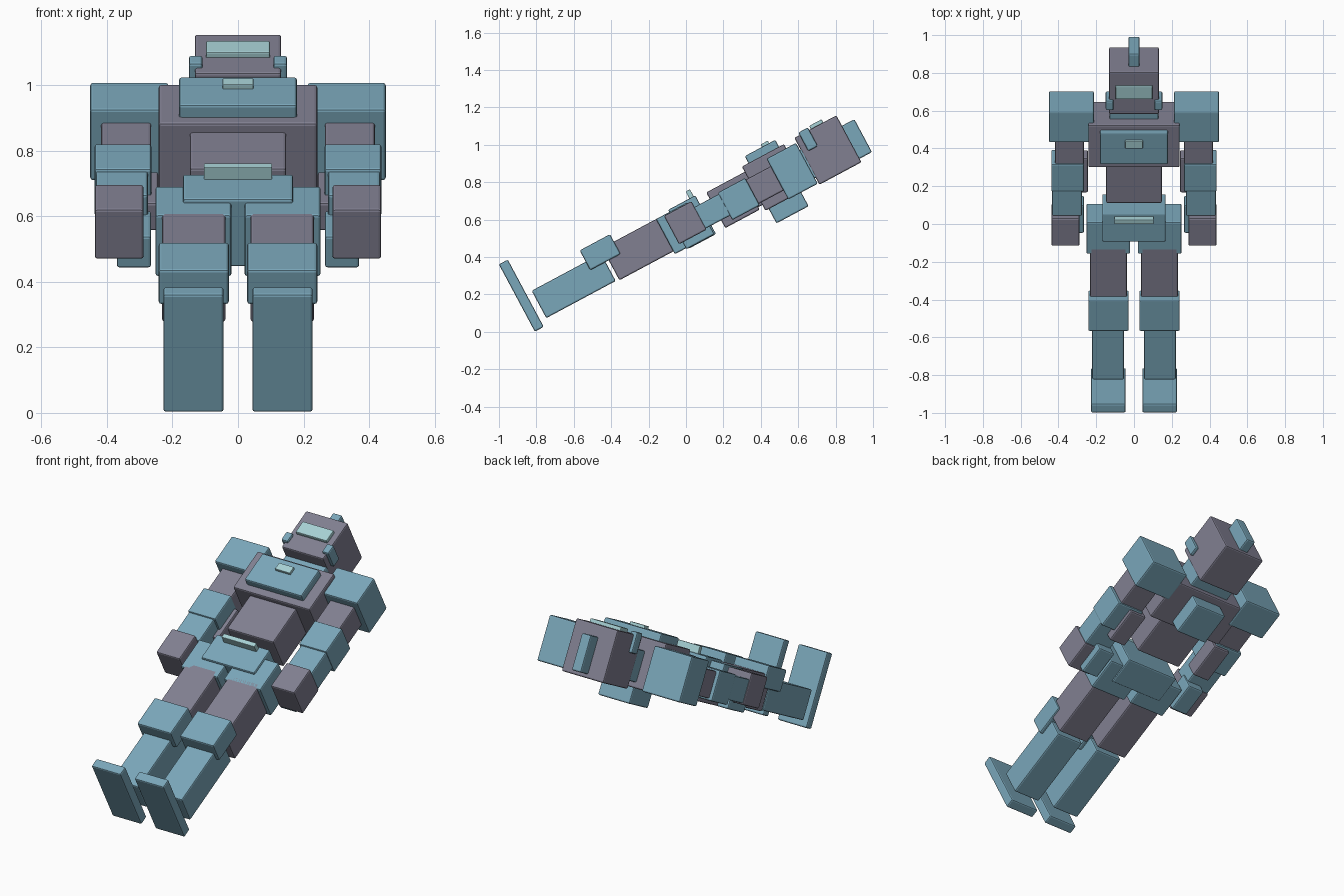
import bpy, bmesh, math
from mathutils import Matrix, Vector

if "Cube" in bpy.data.objects:
    bpy.data.objects.remove(bpy.data.objects["Cube"])

# The robot is laid out flat (x = side, u = feet to head, v = back to front), then tilted
TILT = Matrix.Rotation(math.radians(28.15), 4, 'X')


def material(name, rgb):
    m = bpy.data.materials.new(name)
    m.diffuse_color = (*rgb, 1.0)
    m.use_nodes = True
    m.node_tree.nodes["Principled BSDF"].inputs["Base Color"].default_value = m.diffuse_color
    return m


BLUE = material("steel blue", (0.195, 0.385, 0.49))
GREY = material("slate grey", (0.22, 0.215, 0.285))
GLOW = material("pale cyan", (0.39, 0.64, 0.67))


def block(name, x, u, v, mat, bevel=0.008):
    """Softly bevelled box spanning the given ranges."""
    size = Vector((x[1] - x[0], u[1] - u[0], v[1] - v[0]))
    mid = Vector((x[0] + x[1], u[0] + u[1], v[0] + v[1])) / 2
    bm = bmesh.new()
    bmesh.ops.create_cube(bm, size=1.0)
    bmesh.ops.scale(bm, vec=size, verts=bm.verts)
    bmesh.ops.translate(bm, vec=mid, verts=bm.verts)
    bmesh.ops.bevel(bm, geom=bm.edges[:], offset=bevel, segments=2,
                    profile=0.5, affect='EDGES')
    bm.transform(TILT)
    me = bpy.data.meshes.new(name)
    bm.to_mesh(me)
    bm.free()
    me.materials.append(mat)
    ob = bpy.data.objects.new(name, me)
    bpy.context.collection.objects.link(ob)
    return ob


def centre(name, half, u, v, mat, bevel=0.008):
    block(name, (-half, half), u, v, mat, bevel)


def pair(name, x, u, v, mat, bevel=0.008):
    block(name + "_right", x, u, v, mat, bevel)
    block(name + "_left", (-x[1], -x[0]), u, v, mat, bevel)


# Head
centre("head", 0.132, (1.0, 1.255), (0.357, 0.641), GREY)
centre("visor", 0.098, (1.10, 1.175), (0.62, 0.66), GLOW, 0.005)
centre("crest", 0.029, (1.20, 1.33), (0.378, 0.578), BLUE)
pair("ear", (0.108, 0.15), (1.032, 1.09), (0.543, 0.656), BLUE)
centre("collar", 0.13, (0.92, 1.01), (0.40, 0.57), BLUE)

# Torso
centre("chest", 0.242, (0.68, 0.935), (0.37, 0.638), GREY)
centre("chest_plate", 0.18, (0.72, 0.905), (0.60, 0.68), BLUE)
centre("chest_light", 0.047, (0.825, 0.868), (0.66, 0.695), GLOW, 0.003)
centre("backpack", 0.10, (0.70, 0.895), (0.283, 0.40), BLUE)
centre("abdomen", 0.147, (0.447, 0.69), (0.405, 0.606), GREY)

# Pelvis
centre("belt", 0.168, (0.223, 0.388), (0.385, 0.62), BLUE)
centre("buckle", 0.104, (0.352, 0.378), (0.60, 0.662), GLOW, 0.003)
pair("hip", (0.02, 0.252), (0.143, 0.335), (0.394, 0.607), BLUE)

# Arms
pair("shoulder", (0.212, 0.451), (0.816, 0.995), (0.366, 0.613), BLUE)
pair("upper_arm", (0.265, 0.418), (0.65, 0.83), (0.42, 0.567), GREY)
pair("elbow", (0.264, 0.438), (0.50, 0.667), (0.41, 0.576), BLUE)
pair("forearm", (0.275, 0.434), (0.35, 0.51), (0.437, 0.567), BLUE)
pair("hand", (0.288, 0.437), (0.188, 0.355), (0.43, 0.602), GREY)
pair("rear_arm_block", (0.243, 0.35), (0.447, 0.655), (0.39, 0.486), GREY)
pair("rear_wrist_block", (0.265, 0.37), (0.21, 0.38), (0.388, 0.498), BLUE)

# Legs
pair("thigh", (0.038, 0.232), (-0.184, 0.18), (0.411, 0.607), GREY)
pair("knee", (0.028, 0.242), (-0.296, -0.112), (0.532, 0.652), BLUE)
pair("shin", (0.052, 0.222), (-0.624, -0.203), (0.417, 0.583), BLUE)
pair("foot", (0.044, 0.228), (-0.712, -0.658), (0.382, 0.79), BLUE)
